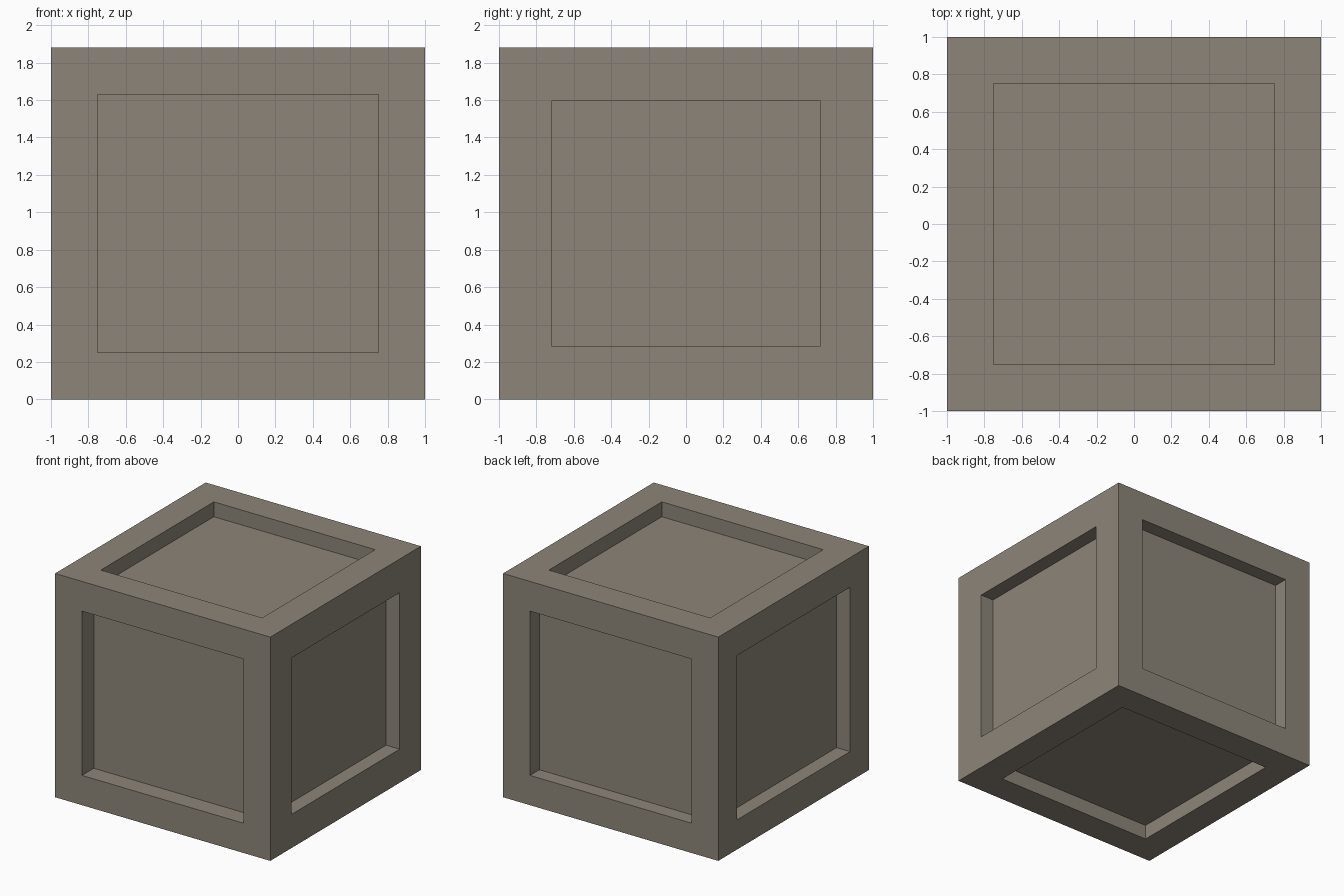
import bpy
import bmesh
from mathutils import Vector

if "Cube" in bpy.data.objects:
    bpy.data.objects.remove(bpy.data.objects["Cube"])

WIDTH, HEIGHT = 2.0, 1.88
RIM, DEPTH = 0.25, 0.125


def make_material(name, colour):
    mat = bpy.data.materials.new(name)
    mat.use_nodes = True
    mat.diffuse_color = colour
    mat.node_tree.nodes["Principled BSDF"].inputs["Base Color"].default_value = colour
    return mat


# Crate body
bm = bmesh.new()
bmesh.ops.create_cube(bm, size=1)
bmesh.ops.scale(bm, vec=(WIDTH, WIDTH, HEIGHT), verts=bm.verts)
bmesh.ops.translate(bm, vec=(0, 0, HEIGHT / 2), verts=bm.verts)
bm.normal_update()

# Recessed panel on every side: front is deeper, +x side has a wider rim
for face in list(bm.faces):
    normal = face.normal.copy()
    rim = 0.283 if normal.x > 0.5 else RIM
    depth = 0.157 if normal.y < -0.5 else DEPTH
    bmesh.ops.inset_region(bm, faces=[face], thickness=rim, use_even_offset=True)
    walls = bmesh.ops.extrude_discrete_faces(bm, faces=[face])
    panel = walls["faces"][0]
    bmesh.ops.translate(bm, vec=Vector(normal) * -depth, verts=panel.verts)

bmesh.ops.recalc_face_normals(bm, faces=bm.faces)
mesh = bpy.data.meshes.new("crate")
bm.to_mesh(mesh)
bm.free()
mesh.materials.append(make_material("warm grey", (0.27, 0.235, 0.19, 1)))
crate = bpy.data.objects.new("crate", mesh)
bpy.context.collection.objects.link(crate)
